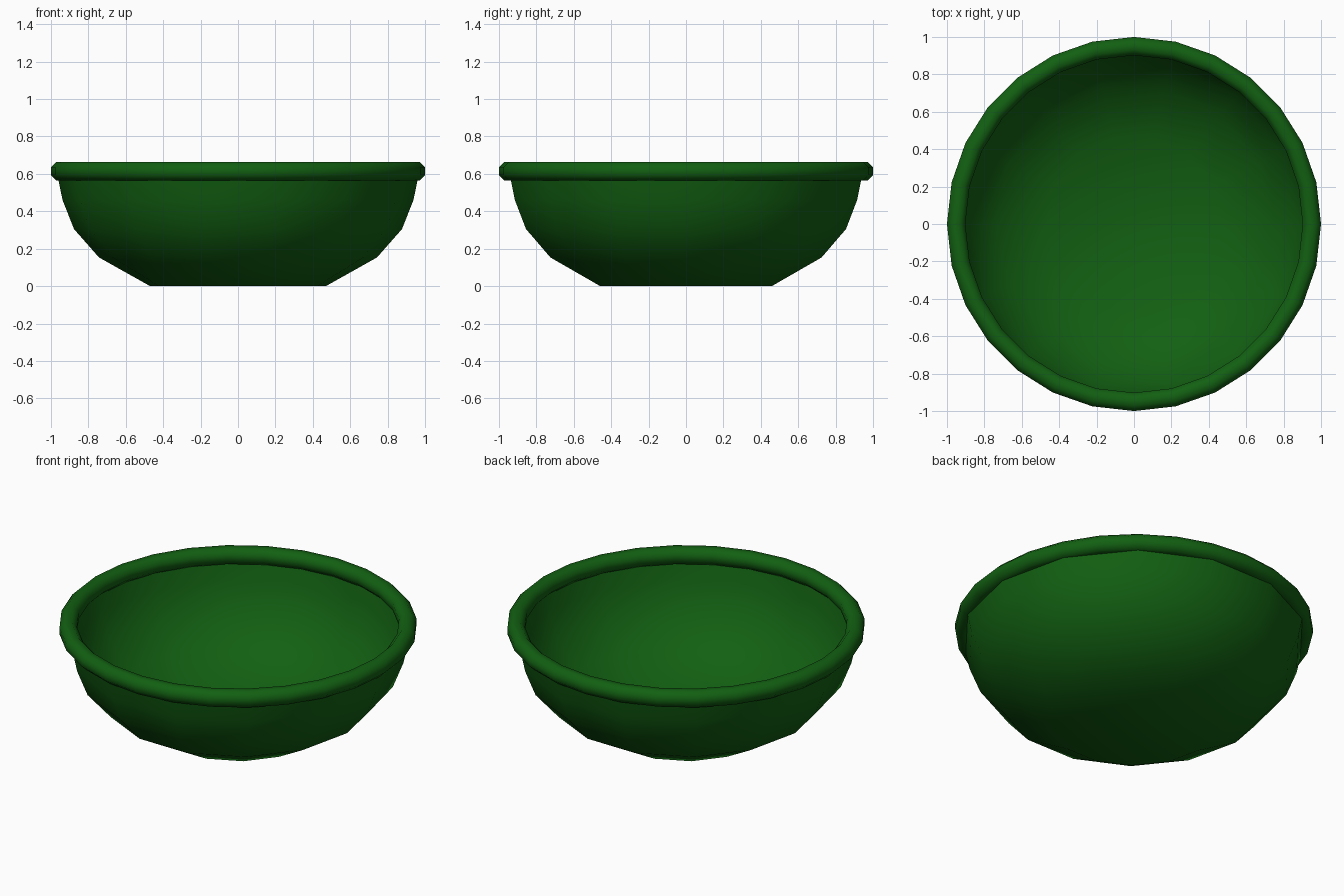
import bpy, bmesh, math

cube = bpy.data.objects.get("Cube")
if cube:
    bpy.data.objects.remove(cube, do_unlink=True)

# One flat green for the whole model
green = bpy.data.materials.new("deep_green")
green.use_nodes = True
color = (0.006, 0.115, 0.006, 1)
green.diffuse_color = color
green.node_tree.nodes["Principled BSDF"].inputs["Base Color"].default_value = color


def lathe(name, profile, sides, closed=False, floor=False):
    """Turn a (radius, height) profile around z, listed bottom to top on its outer side."""
    bm = bmesh.new()
    rings = []
    for r, z in profile:
        angles = [math.tau * i / sides for i in range(sides)]
        rings.append([bm.verts.new((r * math.cos(a), r * math.sin(a), z)) for a in angles])
    pairs = list(zip(rings, rings[1:]))
    if closed:
        pairs.append((rings[-1], rings[0]))
    for low, high in pairs:
        for i in range(sides):
            j = (i + 1) % sides
            bm.faces.new((low[i], low[j], high[j], high[i]))
    if floor:
        bm.faces.new(rings[0][::-1])
    for face in bm.faces:
        face.smooth = True
    mesh = bpy.data.meshes.new(name)
    bm.to_mesh(mesh)
    bm.free()
    mesh.materials.append(green)
    obj = bpy.data.objects.new(name, mesh)
    bpy.context.collection.objects.link(obj)
    return obj


RIM_Z = 0.614

# Thin rounded bowl with a flat base
lathe("bowl", [(0.47, 0), (0.743, 0.153), (0.877, 0.305), (0.938, 0.46), (0.97, RIM_Z)],
      14, floor=True)

# Rolled rim with an octagonal section
tube = 0.049 / math.cos(math.pi / 8)
section = [math.tau * (k + 0.5) / 8 for k in range(8)]
lathe("rim", [(0.951 + tube * math.cos(a), RIM_Z + tube * math.sin(a)) for a in section],
      28, closed=True)
